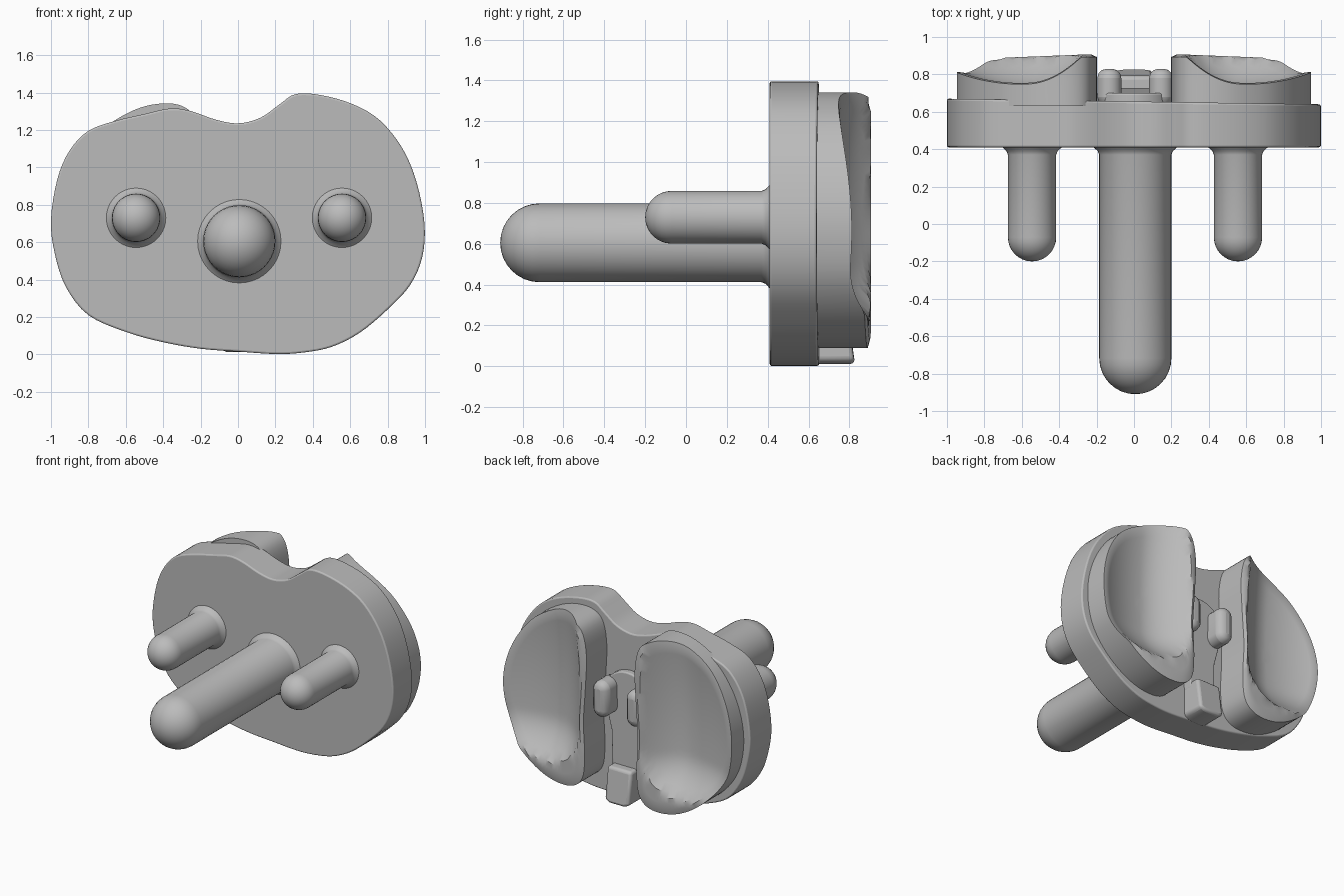
import bpy, bmesh, math
from mathutils import Vector

if "Cube" in bpy.data.objects:
    bpy.data.objects.remove(bpy.data.objects["Cube"])

metal = bpy.data.materials.new("plain_grey")
metal.diffuse_color = (0.5, 0.5, 0.5, 1)
metal.use_nodes = True
metal.node_tree.nodes["Principled BSDF"].inputs["Base Color"].default_value = metal.diffuse_color


def smooth_loop(pts, n=4):
    """Closed Catmull-Rom curve through (x, z) points."""
    out, k = [], len(pts)
    for i in range(k):
        a, b, c, d = (Vector(pts[(i + j) % k]) for j in (-1, 0, 1, 2))
        for s in range(n):
            t = s / n
            out.append(0.5 * (2 * b + (c - a) * t + (2 * a - 5 * b + 4 * c - d) * t * t
                              + (3 * b - a - 3 * c + d) * t ** 3))
    return out


def finish(bm, name, bevel=0, angle=35):
    bmesh.ops.recalc_face_normals(bm, faces=bm.faces)
    me = bpy.data.meshes.new(name)
    bm.to_mesh(me)
    bm.free()
    ob = bpy.data.objects.new(name, me)
    bpy.context.collection.objects.link(ob)
    me.materials.append(metal)
    if bevel:
        mod = ob.modifiers.new("rounded_edges", 'BEVEL')
        mod.width, mod.segments, mod.angle_limit = bevel, 3, math.radians(50)
    bpy.ops.object.select_all(action='DESELECT')
    ob.select_set(True)
    bpy.context.view_layer.objects.active = ob
    bpy.ops.object.shade_smooth_by_angle(angle=math.radians(angle))
    return ob


def slab(name, loop, y0, back, bevel):
    """Outline in x-z, extruded from y0 to back(x, z)."""
    bm = bmesh.new()
    f = [bm.verts.new((x, y0, z)) for x, z in loop]
    b = [bm.verts.new((x, back(x, z), z)) for x, z in loop]
    bm.faces.new(f)
    bm.faces.new(b)
    for i in range(len(f)):
        j = (i + 1) % len(f)
        bm.faces.new((f[i], f[j], b[j], b[i]))
    return finish(bm, name, bevel)


def peg(name, x, z, r, tip, base=0.43, seg=40):
    """Round-ended peg along y with a small fillet at the plate."""
    prof = [(r * math.sin(a), tip + r * (1 - math.cos(a)))
            for a in (i * math.pi / 16 for i in range(9))]
    prof += [(r, 0.37), (r + 0.008, 0.39), (r + 0.03, 0.41), (r + 0.03, base)]
    bm = bmesh.new()
    vs = [bm.verts.new((p, y, 0)) for p, y in prof]
    es = [bm.edges.new(e) for e in zip(vs, vs[1:])]
    bmesh.ops.spin(bm, geom=vs + es, cent=(0, 0, 0), axis=(0, 1, 0),
                   angle=2 * math.pi, steps=seg)
    bmesh.ops.remove_doubles(bm, verts=bm.verts, dist=1e-4)
    bmesh.ops.translate(bm, verts=bm.verts, vec=(x, 0, z))
    finish(bm, name)


# Kidney-shaped base plate
plate = [(0, 1.235), (0.12, 1.265), (0.22, 1.335), (0.31, 1.392), (0.45, 1.385),
         (0.62, 1.335), (0.76, 1.25), (0.88, 1.1), (0.955, 0.92), (0.997, 0.7),
         (0.985, 0.52), (0.92, 0.37), (0.8, 0.24), (0.65, 0.115), (0.5, 0.04),
         (0.35, 0.01), (0.2, 0.002), (0, 0.015), (-0.2, 0.03), (-0.4, 0.065),
         (-0.6, 0.12), (-0.8, 0.21), (-0.92, 0.36), (-0.98, 0.54), (-1, 0.72),
         (-0.965, 0.94), (-0.9, 1.09), (-0.8, 1.195), (-0.65, 1.25),
         (-0.5, 1.285), (-0.36, 1.315), (-0.25, 1.3), (-0.12, 1.255)]
slab("base_plate", smooth_loop(plate), 0.41, lambda x, z: 0.655 - 0.015 * x, 0.01)

# Centre stem and side pegs
peg("center_stem", 0.007, 0.605, 0.193, -0.91)
for side, x in (("left", -0.545), ("right", 0.556)):
    peg(side + "_peg", x, 0.73, 0.129, -0.2)

# Dished bearing pads
pad = [(0.32, 1.335), (0.46, 1.335), (0.6, 1.285), (0.75, 1.18), (0.87, 1.01),
       (0.935, 0.82), (0.945, 0.63), (0.9, 0.44), (0.79, 0.28), (0.63, 0.155),
       (0.47, 0.095), (0.32, 0.1), (0.235, 0.18), (0.215, 0.35), (0.225, 0.6),
       (0.21, 0.85), (0.2, 1.1), (0.235, 1.27)]


def dish(x, z):
    a = abs(x)
    y = 0.725 + 0.035 * ((z - 0.75) / 0.55) ** 2
    y += 0.2 * ((0.56 - a) / 0.33) ** 2 if a < 0.56 else 0.1 * ((a - 0.56) / 0.39) ** 2
    y += 0.17 * (max(0, 0.5 - z) / 0.3) ** 2
    return min(y, 0.885 + 0.02 * min(1, max(0, (0.8 - a) / 0.5)))


for side, sx in (("left", -1), ("right", 1)):
    loop = [Vector((p.x * sx, p.y)) for p in smooth_loop(pad, 5)]
    mid = Vector((0.56 * sx, 0.7))
    bm = bmesh.new()
    rings = [[bm.verts.new((p.x, 0.63, p.y)) for p in loop]]
    for k in range(14, 0, -1):
        # rim vertices are slightly lowered to round the edge
        row = [mid + (p - mid) * (k / 14) for p in loop]
        rings.append([bm.verts.new((p.x, dish(p.x, p.y) - (0.012 if k == 14 else 0), p.y))
                      for p in row])
    for r, s in zip(rings, rings[1:]):
        for i in range(len(loop)):
            j = (i + 1) % len(loop)
            bm.faces.new((r[i], r[j], s[j], s[i]))
    bm.faces.new(rings[0])
    bm.faces.new(rings[-1])
    finish(bm, side + "_bearing_pad")

# Arched island between the pads
arch = [(0.2 * math.cos(a), 0.76 + 0.2 * math.sin(a))
        for a in (i * math.pi / 16 for i in range(17))]
arch += [(-0.13, 0.5), (-0.1, 0.22), (0.1, 0.22), (0.13, 0.5)]
slab("center_island", arch, 0.63, lambda x, z: 0.7 if z > 0.3 else 0.73, 0.01)

# Bottom stop block with a sloped upper face
block = [(-0.1, 0.03), (-0.06, 0.012), (0.06, 0.012), (0.1, 0.03), (0.1, 0.27), (-0.1, 0.27)]
slab("stop_block", block, 0.63, lambda x, z: 0.825 if z < 0.2 else 0.79, 0.02)

# Pair of upright rounded knobs
for side, x in (("left", -0.132), ("right", 0.145)):
    knob = [(x + 0.065 * math.cos(a), 0.76 + (0.07 if a < math.pi else -0.07) + 0.065 * math.sin(a))
            for a in ((i + 0.5) * math.pi / 10 for i in range(20))]
    slab(side + "_knob", knob, 0.63, lambda x, z: 0.83, 0.05)
